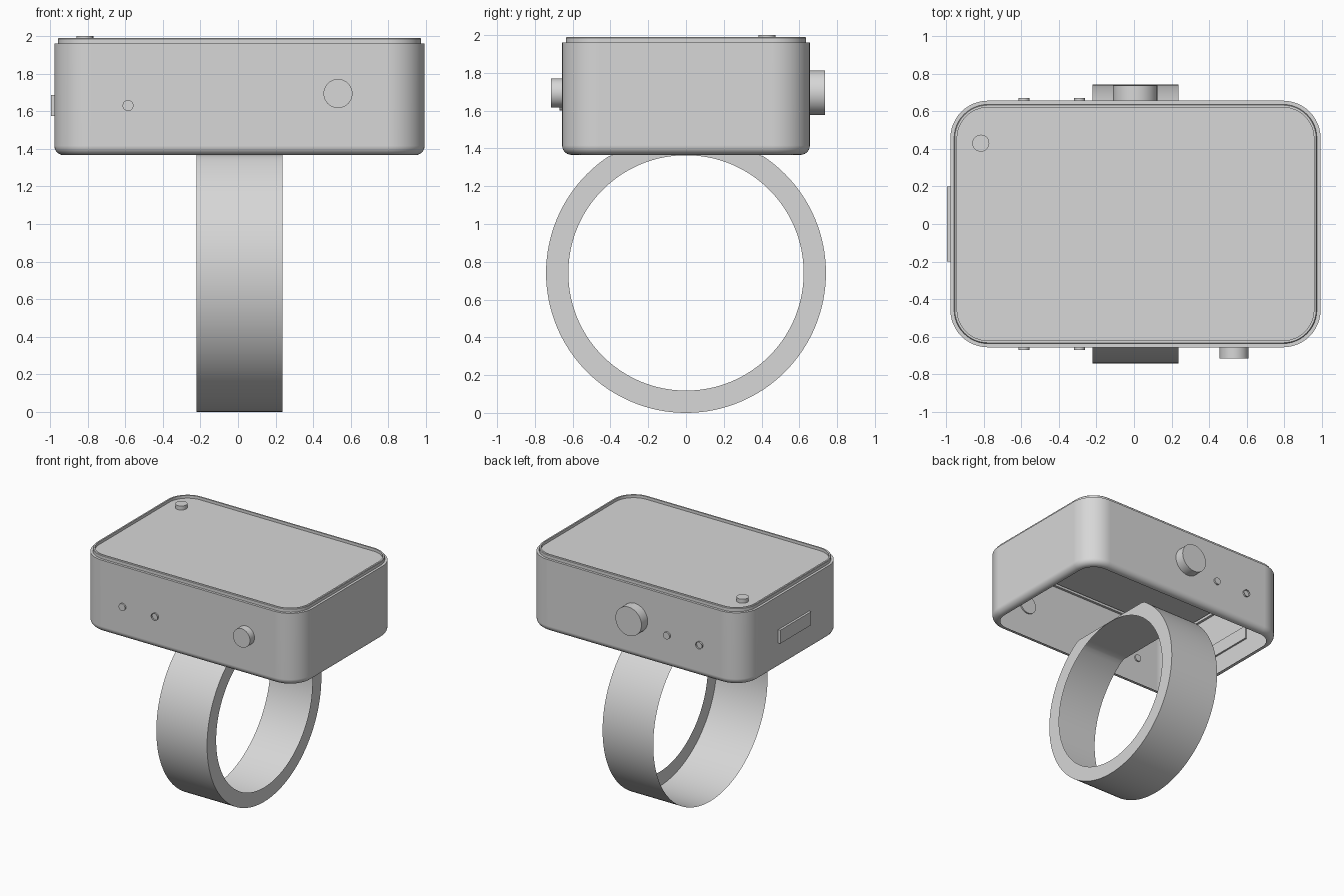
import bpy, bmesh, math
from math import pi, sin, cos
from mathutils import Matrix, Vector

if "Cube" in bpy.data.objects:
    bpy.data.objects.remove(bpy.data.objects["Cube"], do_unlink=True)

grey = bpy.data.materials.new("light_grey")
grey.use_nodes = True
grey.diffuse_color = (0.68, 0.68, 0.68, 1)
grey.node_tree.nodes["Principled BSDF"].inputs["Base Color"].default_value = grey.diffuse_color

CX = 0.008                       # centre line of case and band
HX, HY, CORNER = 0.985, 0.656, 0.2
BOTTOM, TOP = 1.366, 1.96


def finish(name, bm, smooth=True):
    bmesh.ops.recalc_face_normals(bm, faces=bm.faces)
    mesh = bpy.data.meshes.new(name)
    bm.to_mesh(mesh)
    bm.free()
    mesh.materials.append(grey)
    ob = bpy.data.objects.new(name, mesh)
    bpy.context.collection.objects.link(ob)
    if smooth:
        bpy.ops.object.select_all(action="DESELECT")
        bpy.context.view_layer.objects.active = ob
        ob.select_set(True)
        bpy.ops.object.shade_smooth_by_angle(angle=math.radians(30))
        # Keep the large flat walls evenly shaded
        ob.modifiers.new("flat_walls", "WEIGHTED_NORMAL").keep_sharp = True


def rounded_loop(bm, inset, z, steps=12):
    r = CORNER - inset
    verts = []
    for q, (sx, sy) in enumerate([(1, 1), (-1, 1), (-1, -1), (1, -1)]):
        for i in range(steps + 1):
            a = (q + i / steps) * pi / 2
            verts.append(bm.verts.new((CX + sx * (HX - CORNER) + r * cos(a),
                                       sy * (HY - CORNER) + r * sin(a), z)))
    return verts


def bridge(bm, a, b):
    n = len(a)
    for i in range(n):
        j = (i + 1) % n
        bm.faces.new((a[i], a[j], b[j], b[i]))


def loft(name, sections):
    """Stack of rounded rectangles, open at the first and closed at the last."""
    bm = bmesh.new()
    loops = [rounded_loop(bm, inset, z) for inset, z in sections]
    for a, b in zip(loops, loops[1:]):
        bridge(bm, a, b)
    bm.faces.new(loops[-1])
    finish(name, bm)


def peg(name, radius, start, end, capped=True):
    """Round peg between two points."""
    start, end = Vector(start), Vector(end)
    bm = bmesh.new()
    bmesh.ops.create_cone(bm, cap_ends=capped, segments=40, radius1=radius,
                          radius2=radius, depth=(end - start).length)
    turn = (end - start).to_track_quat("Z", "Y").to_matrix().to_4x4()
    bm.transform(Matrix.Translation((start + end) / 2) @ turn)
    finish(name, bm)


# Thin case, open underneath: narrow bottom rim, rounded edge, wall and top ledge
FILLET = 0.05
edge = [(FILLET * (1 - sin(t * pi / 12)), BOTTOM + FILLET * (1 - cos(t * pi / 12)))
        for t in range(7)]
loft("case", [(0.06, BOTTOM)] + edge + [
    (0, TOP), (0.02, TOP),                               # ledge
    (0.02, 1.985), (0.024, 1.99), (0.036, 1.99),         # raised lip
    (0.036, 1.967)])                                     # sunken top panel

# Finger band: open shell flattened under the case, with one flat side ring
bm = bmesh.new()
N, R_OUT, R_IN, HALF = 128, 0.741, 0.623, 0.23


def band_loop(r, x):
    return [bm.verts.new((CX + x, r * cos(2 * pi * i / N),
                          min(R_OUT + r * sin(2 * pi * i / N), BOTTOM + 0.002)))
            for i in range(N)]


rings = [band_loop(R_OUT, -HALF), band_loop(R_OUT, HALF), band_loop(R_IN, HALF)]
for a, b in zip(rings, rings[1:]):
    bridge(bm, a, b)
finish("finger_band", bm)

# Controls on the front and back walls
INNER = 0.645
peg("front_button", 0.077, (0.532, -INNER, 1.694), (0.532, -0.715, 1.694))
peg("back_knob", 0.118, (0.006, INNER, 1.695), (0.006, 0.737, 1.695))
for side, label, open_pin in ((-1, "front", "inner"), (1, "back", "outer")):
    for x, place in ((-0.585, "outer"), (-0.29, "inner")):
        peg(f"{label}_{place}_pin", 0.029, (x, side * INNER, 1.63),
            (x, side * 0.67, 1.63), capped=place != open_pin)

# Small indicator on the top panel
peg("top_indicator", 0.045, (-0.815, 0.43, 1.96), (-0.815, 0.43, 2.0))

# Port block through the right wall
bm = bmesh.new()
bmesh.ops.create_cube(bm, size=1)
bm.transform(Matrix.Translation((-0.979, 0, 1.63)) @ Matrix.Diagonal((0.033, 0.4, 0.11, 1)))
finish("side_port", bm, smooth=False)
